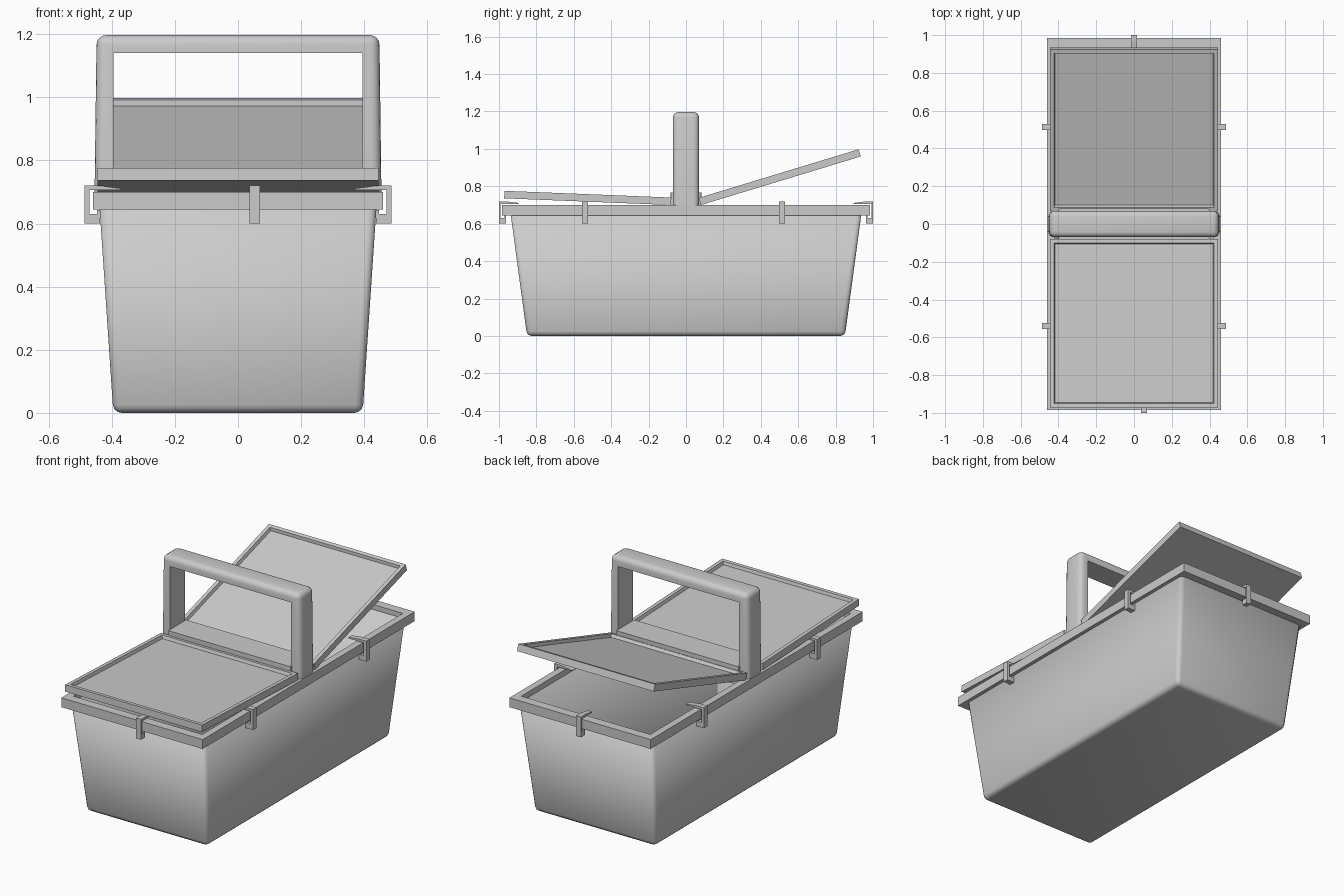
import bpy, bmesh, math
from mathutils import Matrix, Vector

if "Cube" in bpy.data.objects:
    bpy.data.objects.remove(bpy.data.objects["Cube"])


def finish(name, bm, smooth=True):
    bmesh.ops.recalc_face_normals(bm, faces=bm.faces)
    me = bpy.data.meshes.new(name)
    bm.to_mesh(me)
    bm.free()
    ob = bpy.data.objects.new(name, me)
    bpy.context.collection.objects.link(ob)
    if smooth:
        bpy.context.view_layer.objects.active = ob
        ob.select_set(True)
        bpy.ops.object.shade_smooth_by_angle(angle=math.radians(35))
        ob.select_set(False)
    return ob


def box(x0, x1, y0, y1, z0, z1):
    bm = bmesh.new()
    bmesh.ops.create_cube(bm, size=1)
    for v in bm.verts:
        v.co = Vector((x0 + (v.co.x + .5) * (x1 - x0),
                       y0 + (v.co.y + .5) * (y1 - y0),
                       z0 + (v.co.z + .5) * (z1 - z0)))
    return bm


def prism(points, depth):
    """Extrude an (x, z) outline symmetrically along y."""
    bm = bmesh.new()
    f = bm.faces.new([bm.verts.new((x, -depth / 2, z)) for x, z in points])
    ext = bmesh.ops.extrude_face_region(bm, geom=[f])
    for v in ext["geom"]:
        if isinstance(v, bmesh.types.BMVert):
            v.co.y += depth
    return bm


def bevel(bm, edges, r, seg=3):
    bmesh.ops.bevel(bm, geom=edges, offset=r, segments=seg, profile=.5,
                    affect='EDGES', clamp_overlap=True)


# Tapered open basket body
bm = box(-.395, .395, -.85, .85, 0, .67)
for v in bm.verts:
    if v.co.z > .3:
        v.co.x *= .44 / .395
        v.co.y *= .94 / .85
bmesh.ops.delete(bm, geom=[f for f in bm.faces if f.calc_center_median().z > .6],
                 context='FACES_ONLY')
bevel(bm, [e for e in bm.edges if not e.is_boundary], .026)
body = finish("basket_body", bm)
sol = body.modifiers.new("wall", 'SOLIDIFY')
sol.thickness = .02
sol.offset = -1

# Rim frame round the opening
bm = bmesh.new()
rings = []
for hx, hy, z in ((.46, .985, .645), (.46, .985, .70), (.42, .932, .70), (.42, .932, .645)):
    rings.append([bm.verts.new((sx * hx, sy * hy, z))
                  for sx, sy in ((-1, -1), (1, -1), (1, 1), (-1, 1))])
for k in range(4):
    a, b = rings[k], rings[(k + 1) % 4]
    for i in range(4):
        j = (i + 1) % 4
        bm.faces.new((a[i], a[j], b[j], b[i]))
finish("rim", bm, False)

# Carrying handle, rounded on the outside
bm = prism([(-.455, .655), (-.448, 1.197), (.448, 1.197), (.455, .655),
            (.395, .655), (.395, 1.14), (-.395, 1.14), (-.395, .655)], .14)


def is_outer(v):
    return abs(v.co.x) > .42


bevel(bm, [e for e in bm.edges if all(is_outer(v) for v in e.verts)
           and max(v.co.z for v in e.verts) > 1], .03, 4)
finish("handle", bm)

# Hinge bar between the handle legs
bm = box(-.40, .40, -.083, .083, .66, .768)
bevel(bm, [e for e in bm.edges if abs(e.verts[0].co.z - e.verts[1].co.z) > .05], .012, 2)
finish("hinge_bar", bm)

# Two hinged lids with recessed tops
for name, angle, turn in (("front_lid", 2.3, math.pi), ("back_lid", 16.9, 0)):
    bm = box(-.445, .445, 0, .893, 0, .04)
    top = max(bm.faces, key=lambda f: f.calc_center_median().z)
    bmesh.ops.inset_region(bm, faces=[top], thickness=.03)
    bmesh.ops.inset_region(bm, faces=[top], thickness=.008, depth=-.018)
    bm.transform(Matrix.Rotation(turn, 4, 'Z') @ Matrix.Translation((0, .08, .70))
                 @ Matrix.Rotation(math.radians(angle), 4, 'X'))
    finish(name, bm, False)

# Clips hooked over the rim; outline measured from the rim's outer face
CLIP = [(-.09, .706), (-.09, .711), (-.02, .72), (.027, .72), (.027, .60), (-.022, .60),
        (-.022, .643), (-.014, .643), (-.014, .63), (.01, .63), (.01, .706)]


def clip(name, x, y, angle, stretch):
    bm = prism([(u * stretch if u > 0 else u, z) for u, z in CLIP], .032)
    bm.transform(Matrix.Translation((x, y, 0)) @ Matrix.Rotation(math.radians(angle), 4, 'Z'))
    finish(name, bm, False)


for side, s, ang in (("right", 1, 0), ("left", -1, 180)):
    clip(side + "_front_clip", s * .46, -.54, ang, 1)
    clip(side + "_back_clip", s * .46, .513, ang, 1)
clip("front_clip", .053, -.985, -90, .55)
clip("back_clip", 0, .985, 90, .55)
